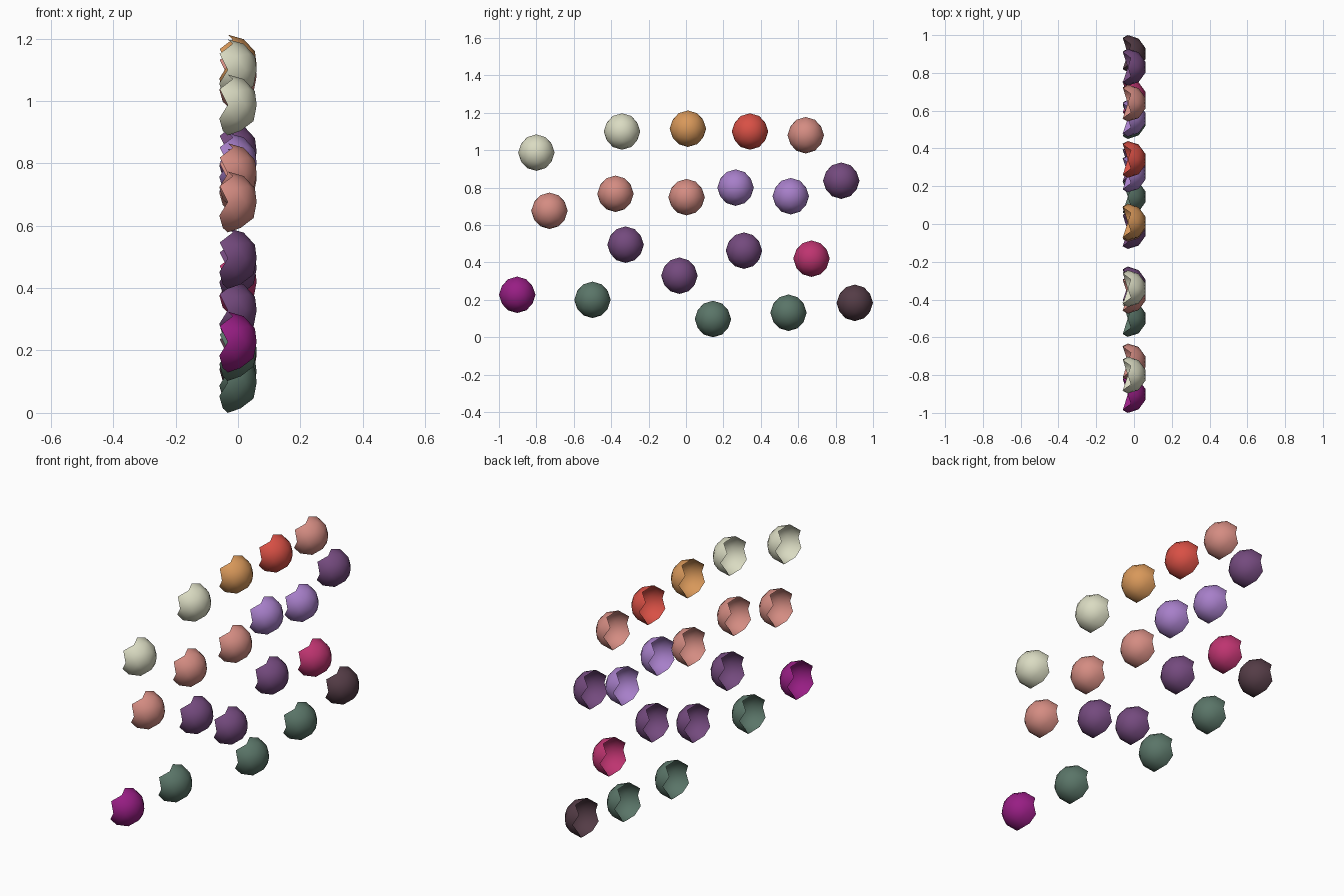
import bpy, bmesh

if "Cube" in bpy.data.objects:
    bpy.data.objects.remove(bpy.data.objects["Cube"])

R = 0.0975            # shell radius
CX = -0.3375 * R      # sphere centre, so each open shell is centred on x = 0


def linear(c):
    c /= 255.0
    return c / 12.92 if c <= 0.04045 else ((c + 0.055) / 1.055) ** 2.4


def material(name, rgb):
    m = bpy.data.materials.new(name)
    m.diffuse_color = (*[linear(v) for v in rgb], 1.0)
    m.use_nodes = True
    m.node_tree.nodes["Principled BSDF"].inputs["Base Color"].default_value = m.diffuse_color
    return m


# colour, sRGB value, and the (y, z) centres of the shells that wear it
GROUPS = [
    ("cream", (218, 219, 194), [(-0.80, 0.987), (-0.342, 1.10)]),
    ("orange", (216, 152, 90), [(0.01, 1.115)]),
    ("red", (216, 80, 69), [(0.342, 1.10)]),
    ("salmon", (212, 140, 130), [(0.64, 1.08), (0.003, 0.749),
                                 (-0.377, 0.767), (-0.73, 0.676)]),
    ("purple", (116, 74, 126), [(0.83, 0.837), (-0.323, 0.495),
                                (0.31, 0.463), (-0.035, 0.329)]),
    ("lavender", (167, 127, 201), [(0.265, 0.80), (0.56, 0.754)]),
    ("crimson", (190, 52, 112), [(0.671, 0.42)]),
    ("magenta", (152, 30, 132), [(-0.9025, 0.227)]),
    ("grey_green", (90, 117, 104), [(-0.5, 0.20), (0.144, R), (0.548, 0.131)]),
    ("dark_plum", (84, 60, 70), [(0.9025, 0.184)]),
]


def half_shell(name, mat):
    """Icosphere with its back removed, leaving an open zigzag rim."""
    bm = bmesh.new()
    bmesh.ops.create_icosphere(bm, subdivisions=2, radius=R)
    back = [v for v in bm.verts if v.co.x < -0.34 * R]
    bmesh.ops.delete(bm, geom=back, context='VERTS')
    for f in bm.faces:
        f.smooth = True
    bmesh.ops.translate(bm, verts=bm.verts, vec=(CX, 0, 0))
    me = bpy.data.meshes.new(name)
    bm.to_mesh(me)
    bm.free()
    me.materials.append(mat)
    return me


# one shared shell mesh per colour, placed at each centre
for colour, rgb, centres in GROUPS:
    mesh = half_shell(colour + "_shell", material(colour, rgb))
    for i, (y, z) in enumerate(centres):
        ob = bpy.data.objects.new(f"{colour}_shell_{i + 1}", mesh)
        ob.location = (0, y, z)
        bpy.context.collection.objects.link(ob)
